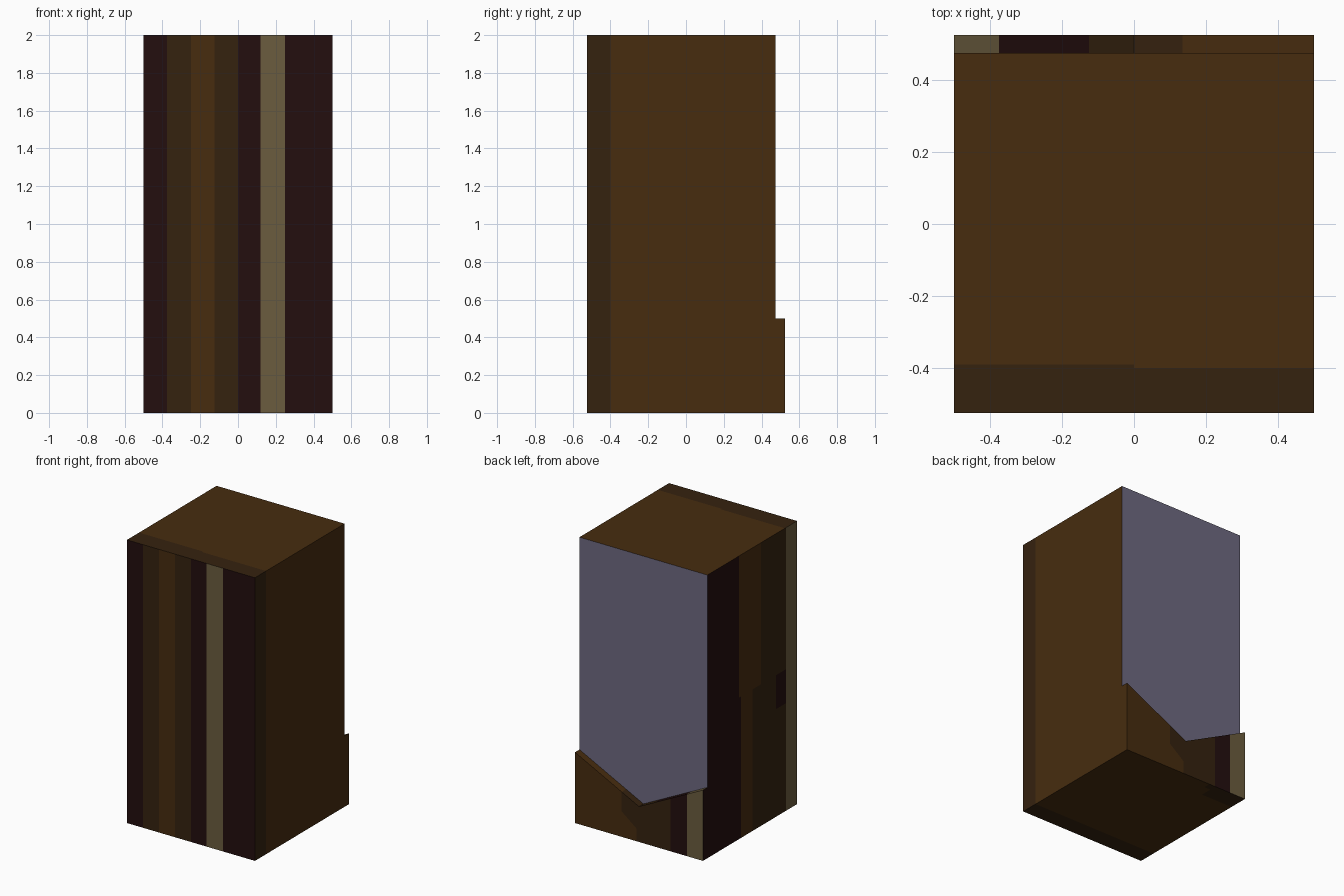
import bpy, bmesh
from mathutils import Vector

if "Cube" in bpy.data.objects:
    bpy.data.objects.remove(bpy.data.objects["Cube"])


def linear(c):
    c /= 255
    return c / 12.92 if c <= 0.04045 else ((c + 0.055) / 1.055) ** 2.4


PALETTE = [("bark_brown", (71, 44, 15)), ("bark_dark", (53, 34, 15)),
           ("bark_darkest", (35, 14, 14)), ("bark_tan", (107, 92, 62)),
           ("back_grey", (110, 106, 129))]
MATS = []
for name, rgb in PALETTE:
    m = bpy.data.materials.new(name)
    m.diffuse_color = (*[linear(c) for c in rgb], 1)
    m.use_nodes = True
    m.node_tree.nodes["Principled BSDF"].inputs["Base Color"].default_value = m.diffuse_color
    MATS.append(m)
BROWN, DARK, BLACK, TAN, GREY = range(5)

X, F, I, B = 0.5, -0.525, 0.475, 0.525   # half width, front, inner back, outer back
H, S, V = 2.0, 0.5, 0.25                 # height, plate side height, plate notch

# each side: outward direction and map from 2D to 3D
FRONT = ((0, -1, 0), lambda a, b: (a, F, b))
INNER = ((0, 1, 0), lambda a, b: (a, I, b))
BACK = ((0, 1, 0), lambda a, b: (a, B, b))
RIGHT = ((1, 0, 0), lambda a, b: (X, a, b))
LEFT = ((-1, 0, 0), lambda a, b: (-X, a, b))
TOP = ((0, 0, 1), lambda a, b: (a, b, H))
BOTTOM = ((0, 0, -1), lambda a, b: (a, b, 0))
# sloping upper edge of the plate
SLOPE = ((0, 0, 1), lambda a, b: (a, b, notch(a)))


def notch(x):
    return V + (S - V) * abs(x) / X


def poly(bm, side, pts, mat):
    out, to3d = side
    f = bm.faces.new([bm.verts.new(to3d(*p)) for p in pts])
    f.normal_update()
    if f.normal.dot(Vector(out)) < 0:
        f.normal_flip()
    f.material_index = mat


def rect(bm, side, a0, a1, b0, b1, mat):
    poly(bm, side, [(a0, b0), (a1, b0), (a1, b1), (a0, b1)], mat)


def finish(bm, name):
    bmesh.ops.remove_doubles(bm, verts=bm.verts, dist=1e-5)
    me = bpy.data.meshes.new(name)
    bm.to_mesh(me)
    bm.free()
    for m in MATS:
        me.materials.append(m)
    bpy.context.collection.objects.link(bpy.data.objects.new(name, me))


# --- main post ---
bm = bmesh.new()
# front stripes
edges = [-X, -0.375, -0.25, -0.125, 0, 0.12, 0.25, X]
for a, b, m in zip(edges, edges[1:], [BLACK, DARK, BROWN, DARK, BLACK, TAN, BLACK]):
    rect(bm, FRONT, a, b, 0, H, m)
# right side
rect(bm, RIGHT, F, -0.4, 0, H, DARK)
rect(bm, RIGHT, -0.4, I, 0, H, BROWN)
# left side: stripes that shift at mid height, with a dark knot
rect(bm, LEFT, F, -0.4, 0, H, TAN)
rect(bm, LEFT, -0.4, -0.03, 0, 0.76, DARK)
rect(bm, LEFT, -0.4, -0.29, 0.76, 1, BLACK)
rect(bm, LEFT, -0.29, -0.03, 0.76, 1, DARK)
rect(bm, LEFT, -0.4, -0.123, 1, H, DARK)
rect(bm, LEFT, -0.03, 0.1, 0, 1, BROWN)
rect(bm, LEFT, -0.123, 0.125, 1, H, BROWN)
rect(bm, LEFT, 0.1, I, 0, 1, BLACK)
rect(bm, LEFT, 0.125, I, 1, H, BLACK)
# top, with a dark front border
for a, b, y in ((-X, 0, -0.39), (0, X, -0.4)):
    rect(bm, TOP, a, b, F, y, DARK)
    rect(bm, TOP, a, b, y, I, BROWN)
# underside
rect(bm, BOTTOM, -X, X, F, -0.4, DARK)
rect(bm, BOTTOM, -X, X, -0.4, 0.39, BROWN)
rect(bm, BOTTOM, -0.25, X, 0.39, I, BROWN)
rect(bm, BOTTOM, -X, -0.25, 0.39, I, DARK)
# plain back above the plate
poly(bm, INNER, [(-X, S), (0, V), (X, S), (X, H), (-X, H)], GREY)
finish(bm, "post")

# --- notched plate on the lower back ---
bm = bmesh.new()
for a, b, m in ((-X, -0.375, TAN), (-0.375, -0.245, BLACK)):
    poly(bm, BACK, [(a, 0), (b, 0), (b, notch(b)), (a, notch(a))], m)
step = [(0.02, 0), (0.02, 0.09), (0.135, 0.18), (0.135, notch(0.135))]
poly(bm, BACK, [(-0.245, 0)] + step + [(0, V), (-0.245, notch(-0.245))], DARK)
poly(bm, BACK, step[::-1] + [(X, 0), (X, S)], BROWN)
for a, b, m in ((-X, -0.375, TAN), (-0.375, -0.125, BLACK), (-0.125, 0, DARK),
                (0, 0.135, DARK), (0.135, X, BROWN)):
    rect(bm, SLOPE, a, b, I, B, m)
rect(bm, RIGHT, I, B, 0, S, BROWN)
rect(bm, LEFT, I, B, 0, S, BLACK)
rect(bm, BOTTOM, -0.2, X, I, B, BROWN)
rect(bm, BOTTOM, -X, -0.2, I, B, DARK)
finish(bm, "back_plate")
